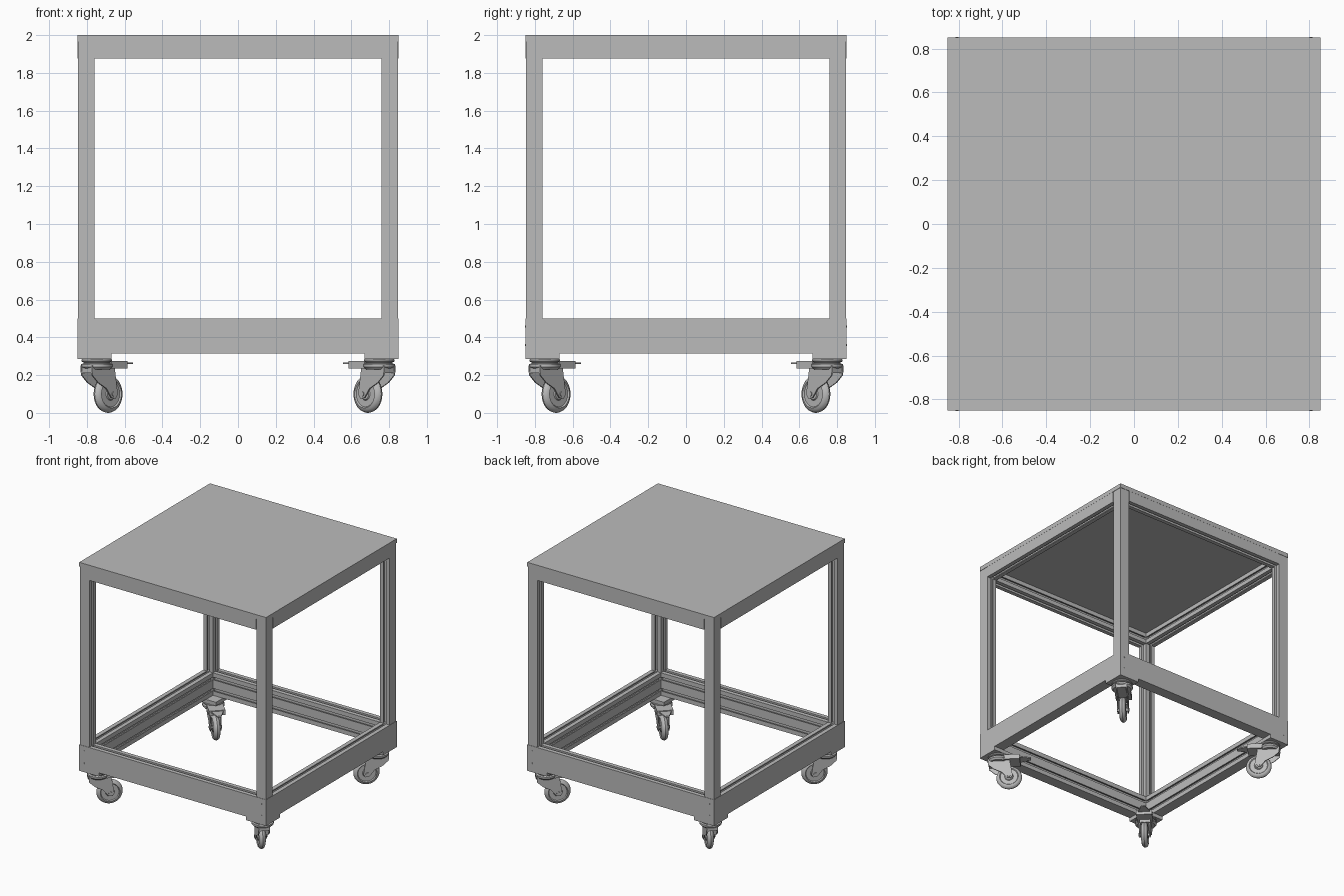
import bpy, bmesh, math
from mathutils import Matrix, Vector

if "Cube" in bpy.data.objects:
    bpy.data.objects.remove(bpy.data.objects["Cube"], do_unlink=True)

grey = bpy.data.materials.new("light grey metal")
grey.use_nodes = True
grey.diffuse_color = (0.5, 0.5, 0.5, 1)
grey.node_tree.nodes["Principled BSDF"].inputs["Base Color"].default_value = (0.5, 0.5, 0.5, 1)

HALF, INNER, RAIL_END = 0.85, 0.76, 0.76
CORNERS = ("front_right", "front_left", "back_left", "back_right")
SIDES = ("front", "left", "back", "right")


def finish(name, bm, matrix, smooth=False):
    bmesh.ops.recalc_face_normals(bm, faces=bm.faces)
    mesh = bpy.data.meshes.new(name)
    bm.to_mesh(mesh)
    bm.free()
    mesh.transform(matrix)
    mesh.materials.append(grey)
    obj = bpy.data.objects.new(name, mesh)
    bpy.context.collection.objects.link(obj)
    if smooth:
        bpy.ops.object.select_all(action='DESELECT')
        obj.select_set(True)
        bpy.context.view_layer.objects.active = obj
        bpy.ops.object.shade_smooth_by_angle(angle=math.radians(35))
    return obj


def prism(name, outline, start, end, place, matrix=Matrix()):
    """Extrude an outline of (a, b) points; place(a, b, t) maps to space."""
    bm = bmesh.new()
    rings = [[bm.verts.new(place(a, b, t)) for a, b in outline] for t in (start, end)]
    bm.faces.new(rings[0])
    bm.faces.new(rings[1])
    n = len(outline)
    for i in range(n):
        j = (i + 1) % n
        bm.faces.new((rings[0][i], rings[0][j], rings[1][j], rings[1][i]))
    return finish(name, bm, matrix)


def along_x(a, b, t):
    return (t, a, b)


def along_y(a, b, t):
    return (a, t, b)


def along_z(a, b, t):
    return (a, b, t)


def rect(a0, b0, a1, b1):
    return [(a0, b0), (a1, b0), (a1, b1), (a0, b1)]


def slotted(corners, slots):
    """Rectangle outline with T-slots; slots = {edge: (fractions along edge)}."""
    out = []
    for i, p in enumerate(corners):
        p, q = Vector(p), Vector(corners[(i + 1) % 4])
        out.append(tuple(p))
        d = (q - p).normalized()
        inward = Vector((-d.y, d.x))
        for f in slots.get(i, ()):
            mid = p.lerp(q, f)
            half = [(-0.011, 0), (-0.011, 0.009), (-0.018, 0.009), (-0.018, 0.024)]
            for s, depth in half + [(-s, depth) for s, depth in reversed(half)]:
                out.append(tuple(mid + d * s + inward * depth))
    return out


def lathe(name, profile, matrix, steps=40):
    """Spin (radius, height) points about z into a closed smooth solid."""
    bm = bmesh.new()
    verts = [bm.verts.new((r, 0, h)) for r, h in profile]
    edges = [bm.edges.new(pair) for pair in zip(verts, verts[1:])]
    bmesh.ops.spin(bm, geom=verts + edges, cent=(0, 0, 0), axis=(0, 0, 1),
                   angle=math.tau, steps=steps)
    bmesh.ops.remove_doubles(bm, verts=bm.verts, dist=0.0002)
    return finish(name, bm, matrix, smooth=True)


# Table top
prism("table_top", rect(-HALF, -HALF, HALF, HALF), 1.965, 2.0, along_z)

# Slotted sections
post_section = slotted(rect(-0.847, -0.847, -INNER, -INNER), {1: (0.5,), 2: (0.5,)})
lower_section = slotted(rect(-HALF, 0.315, -INNER, 0.5), {1: (0.25, 0.75), 2: (0.5,)})
upper_section = slotted(rect(-0.849, 1.875, -INNER, 1.965), {0: (0.5,), 1: (0.5,)})

# Caster outlines, u points from the pivot toward the table centre
fork = [(-0.08, 0.25), (0.09, 0.25), (0.115, 0.1), (0.1, 0.075),
        (0.07, 0.08), (0.03, 0.13), (-0.03, 0.16), (-0.075, 0.2)]
tread = [(0, -0.022), (0.03, -0.025), (0.034, -0.019), (0.068, -0.019), (0.074, -0.026),
         (0.086, -0.022), (0.096, -0.012), (0.1, 0)]
wheel_profile = tread + [(r, -h) for r, h in reversed(tread[:-1])]
head_profile = [(0, 0.287), (0.076, 0.287), (0.081, 0.28), (0.081, 0.272), (0.07, 0.268),
                (0.07, 0.262), (0.083, 0.258), (0.083, 0.244), (0.07, 0.23), (0, 0.23)]

for k in range(4):
    turn = Matrix.Rotation(k * math.pi / 2, 4, 'Z')
    side, corner = SIDES[k], CORNERS[k]

    # Frame
    prism(side + "_lower_rail", lower_section, -RAIL_END, RAIL_END, along_x, turn)
    prism(side + "_upper_rail", upper_section, -RAIL_END, RAIL_END, along_x, turn)
    prism(corner + "_post", post_section, 0.49, 1.966, along_z, turn)
    prism(corner + "_corner_block", rect(-HALF, -HALF, -INNER, -INNER), 0.315, 0.5, along_z, turn)
    prism(corner + "_caster_plate", rect(-HALF, -HALF, -0.67, -0.67), 0.285, 0.315, along_z, turn)

    # Caster head, fork and wheel
    cast = turn @ Matrix.Translation((-0.748, -0.748, 0)) @ Matrix.Rotation(math.pi / 4, 4, 'Z')
    lathe(corner + "_caster_head", head_profile, cast)
    for label, y in (("a", -0.043), ("b", 0.035)):
        prism(corner + "_fork_" + label, fork, y, y + 0.008, along_y, cast)
    prism(corner + "_fork_bridge", rect(-0.075, 0.212, 0.088, 0.24), -0.04, 0.04, along_y, cast)
    axle = cast @ Matrix.Translation((0.085, 0, 0.1)) @ Matrix.Rotation(math.pi / 2, 4, 'X')
    lathe(corner + "_wheel", wheel_profile, axle)
    lathe(corner + "_axle", [(0, -0.048), (0.014, -0.048), (0.014, 0.048), (0, 0.048)], axle, 12)

    # Brake pedal with a tapered tab
    prism(corner + "_brake_block", rect(0.05, 0.235, 0.17, 0.275), -0.062, 0.062, along_y, cast)
    prism(corner + "_brake_tab", [(0.16, -0.05), (0.255, -0.015), (0.255, 0.015), (0.16, 0.05)],
          0.258, 0.268, along_z, cast)

    # Bolt heads on the front and back corners
    if k % 2 == 0:
        for x in (-0.807, 0.807):
            for z in (0.36, 0.457):
                spot = turn @ Matrix.Translation((x, -HALF, z)) @ Matrix.Rotation(math.pi / 2, 4, 'X')
                lathe(side + "_bolt", [(0, -0.002), (0.006, -0.002), (0.006, 0.002), (0, 0.002)], spot, 12)
